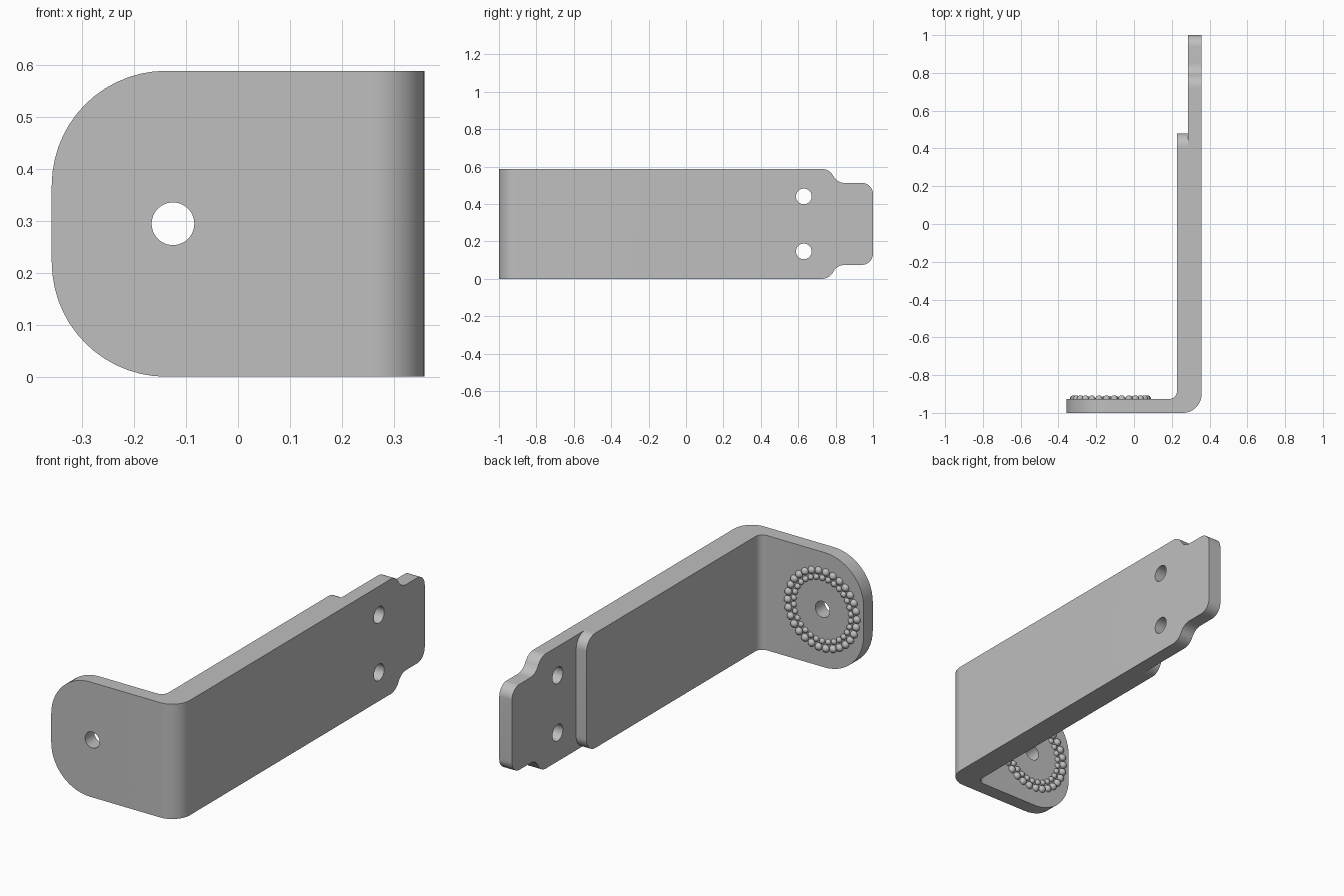
import bpy, bmesh, math
from mathutils import Vector, Matrix

cube = bpy.data.objects.get("Cube")
if cube:
    bpy.data.objects.remove(cube, do_unlink=True)

HEIGHT = 0.588
MID = HEIGHT / 2
PIVOT_X = -0.125
INNER_Y = -0.926

steel = bpy.data.materials.new("grey_steel")
steel.use_nodes = True
colour = (0.52, 0.52, 0.52, 1)
steel.diffuse_color = colour
steel.node_tree.nodes["Principled BSDF"].inputs["Base Color"].default_value = colour


def rounded(points, steps=14):
    """Turn (u, v, radius) corners into an outline with filleted corners."""
    out = []
    for i, (u, v, r) in enumerate(points):
        p = Vector((u, v))
        if r == 0:
            out.append(p)
            continue
        t1 = (Vector(points[i - 1][:2]) - p).normalized()
        t2 = (Vector(points[(i + 1) % len(points)][:2]) - p).normalized()
        half = t1.angle(t2) / 2
        centre = p + (t1 + t2).normalized() * r / math.sin(half)
        a = p + t1 * r / math.tan(half) - centre
        b = p + t2 * r / math.tan(half) - centre
        w = a.angle(b)
        for k in range(steps + 1):
            t = k / steps
            out.append(centre + (a * math.sin((1 - t) * w) + b * math.sin(t * w)) / math.sin(w))
    return out


def new_object(name, bm):
    mesh = bpy.data.meshes.new(name)
    bm.to_mesh(mesh)
    bm.free()
    mesh.materials.append(steel)
    obj = bpy.data.objects.new(name, mesh)
    bpy.context.collection.objects.link(obj)
    return obj


def prism(name, outline, axis, low, high):
    """Extrude a 2D outline along an axis between two positions."""
    place = {"x": lambda p, w: (w, p.x, p.y),
             "y": lambda p, w: (p.x, w, p.y),
             "z": lambda p, w: (p.x, p.y, w)}[axis]
    bm = bmesh.new()
    a = [bm.verts.new(place(p, low)) for p in outline]
    b = [bm.verts.new(place(p, high)) for p in outline]
    bm.faces.new(a)
    bm.faces.new(b)
    for i in range(len(a)):
        j = (i + 1) % len(a)
        bm.faces.new((a[i], a[j], b[j], b[i]))
    bmesh.ops.recalc_face_normals(bm, faces=bm.faces)
    return new_object(name, bm)


def cut(body, cutter):
    cutter.hide_render = True
    mod = body.modifiers.new("cut", "BOOLEAN")
    mod.operation = "DIFFERENCE"
    mod.solver = "EXACT"
    mod.object = cutter
    bpy.context.view_layer.objects.active = body
    bpy.ops.object.modifier_apply(modifier=mod.name)
    bpy.data.objects.remove(cutter, do_unlink=True)


def trim_end(body, start, far, upper, axis, low, high):
    """Remove all outside an end outline; the lower half mirrors the upper."""
    lower = [(u, HEIGHT - v, r) for u, v, r in reversed(upper)]
    outline = [(far, -0.1, 0), (far, 0.7, 0), (start, 0.7, 0), (start, HEIGHT, 0),
               *upper, *lower, (start, 0, 0), (start, -0.1, 0)]
    cut(body, prism("end_cutter", rounded(outline), axis, low, high))


def drill(body, u, v, radius, axis, low, high):
    circle = [Vector((u + radius * math.cos(k * math.tau / 48),
                      v + radius * math.sin(k * math.tau / 48))) for k in range(48)]
    cut(body, prism("drill", circle, axis, low, high))


# Bent bar, as an L in plan
plan = [(-0.4, -1, 0), (0.358, -1, 0.1), (0.358, 1.05, 0),
        (0.2275, 1.05, 0), (0.2275, INNER_Y, 0.04), (-0.4, INNER_Y, 0)]
bracket = prism("bent_bracket", rounded(plan), "z", 0, HEIGHT)

# Rounded pivot plate, stepped thick pad, and necked tongue
trim_end(bracket, -0.13, -0.6, [(-0.358, HEIGHT, 0.22)], "y", -1.1, -0.8)
trim_end(bracket, 0.4, 1.2, [(0.48, HEIGHT, 0.07)], "x", 0.1, 0.286)
trim_end(bracket, 0.7, 1.2, [(0.765, HEIGHT, 0.07), (0.81, 0.513, 0.07), (1, 0.513, 0.06)],
         "x", 0.1, 0.5)

# Pivot hole and two screw holes
drill(bracket, PIVOT_X, MID, 0.041, "y", -1.1, -0.8)
for side in (-1, 1):
    drill(bracket, 0.63, MID + side * 0.147, 0.042, "x", 0.1, 0.5)

# Two rings of grip beads around the pivot hole
bm = bmesh.new()
COUNT = 30
for ring, size, shift in ((0.196, 0.019, 0), (0.162, 0.0145, 0.5)):
    for k in range(COUNT):
        a = (k + shift) * math.tau / COUNT
        spot = (PIVOT_X + ring * math.cos(a), INNER_Y, MID + ring * math.sin(a))
        bmesh.ops.create_uvsphere(bm, u_segments=16, v_segments=10, radius=size,
                                  matrix=Matrix.Translation(spot))
beads = new_object("grip_beads", bm)

for obj in (bracket, beads):
    bpy.ops.object.select_all(action="DESELECT")
    obj.select_set(True)
    bpy.context.view_layer.objects.active = obj
    bpy.ops.object.shade_smooth_by_angle(angle=math.radians(30))
